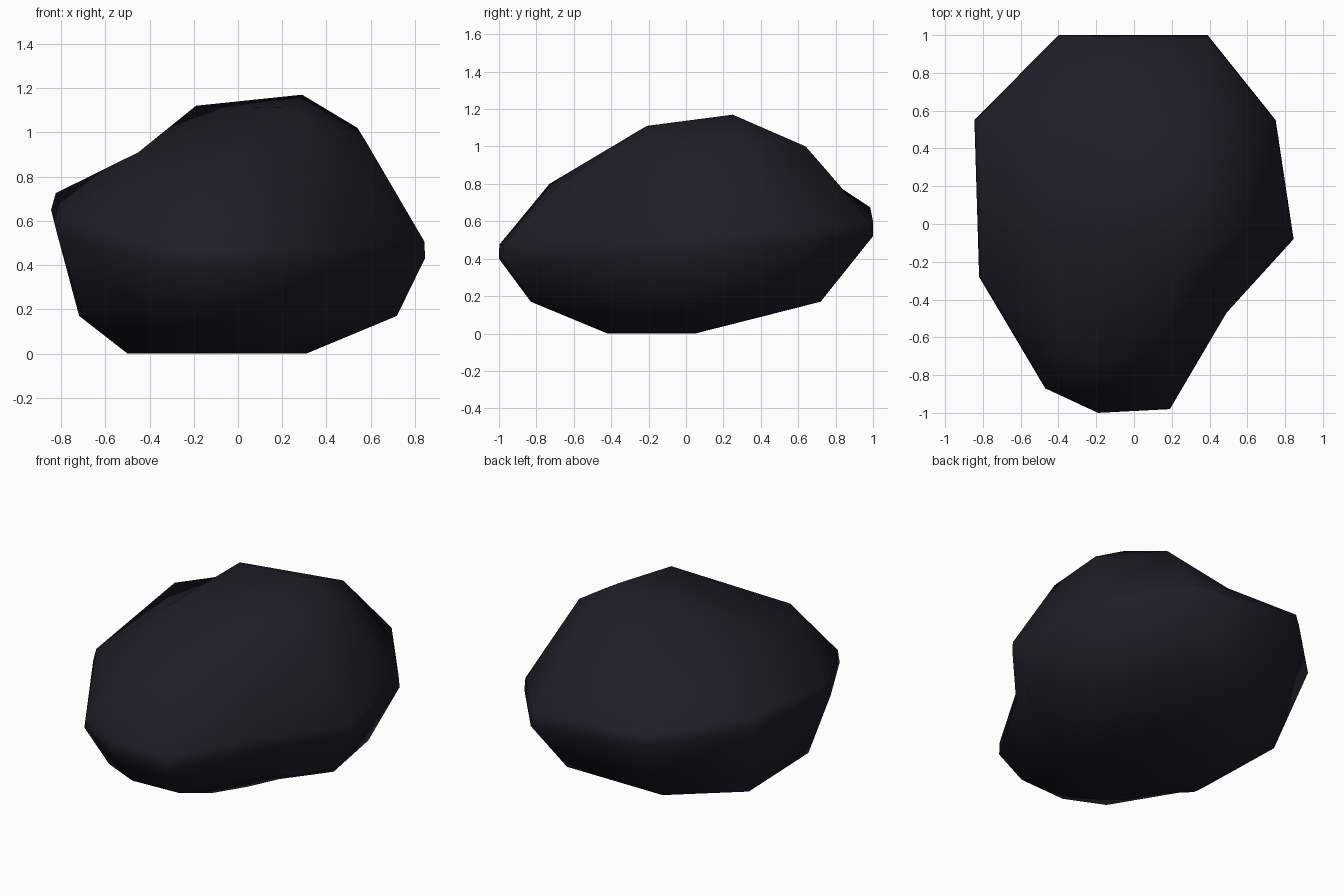
import bpy, bmesh

if "Cube" in bpy.data.objects:
    bpy.data.objects.remove(bpy.data.objects["Cube"])

# dark stone colour
stone = bpy.data.materials.new("dark_slate")
stone.diffuse_color = (0.013, 0.013, 0.021, 1)
stone.use_nodes = True
stone.node_tree.nodes["Principled BSDF"].inputs["Base Color"].default_value = stone.diffuse_color

# widest outline of the boulder, counter-clockwise from the front
rim = [(-.19, -1.0, .40), (.19, -.98, .40), (.49, -.47, .41), (.845, -.08, .43),
       (.75, .55, .48), (.39, 1.0, .52), (-.40, 1.0, .60), (-.845, .55, .65),
       (-.82, -.28, .55), (-.47, -.87, .44)]
# flat footprint, one corner below each rim point
base = [(-.12, -.42), (.10, -.41), (.22, -.22), (.31, -.03), (.22, .02),
        (.10, .05), (-.25, .05), (-.42, .05), (-.50, -.06), (-.31, -.25)]
# shoulder point above each rim point
shoulder = [(-.22, -.73, .80), (.14, -.69, .79), (.40, -.34, .92), (.58, -.02, .955),
            (.54, .30, 1.02), (.29, .64, 1.0), (.0, .84, .77), (-.45, .48, .89),
            (-.45, -.12, .91), (-.38, -.58, .80)]
# three-cornered crown and the corner each shoulder point runs up to
crown = [(.25, -.21, 1.11), (.29, .25, 1.17), (-.19, .29, 1.12)]
crown_of = [0, 0, 0, 0, 1, 1, 2, 2, 2, 0]


def mid_point(x, y):
    return (x * .85, y * (.72 if y > 0 else .83), .17)


def upper_rim(x, y, z):
    return (x * (.998 if x > 0 else .975), y * (.998 if y < 0 else .985), z + .075)


bm = bmesh.new()
rings = [[bm.verts.new(c) for c in ring] for ring in (
    [(x, y, 0) for x, y in base],
    [mid_point(x, y) for x, y, z in rim],
    rim,
    [upper_rim(*p) for p in rim],
    shoulder)]
top = [bm.verts.new(c) for c in crown]
rings.append([top[i] for i in crown_of])

# skin the rings together
n = len(rim)
for lo, hi in zip(rings, rings[1:]):
    for i in range(n):
        j = (i + 1) % n
        corners = list(dict.fromkeys((lo[i], lo[j], hi[j], hi[i])))
        bm.faces.new(corners)
bm.faces.new(list(reversed(rings[0])))
bm.faces.new(top)
bmesh.ops.triangulate(bm, faces=[f for f in bm.faces if len(f.verts) == 4])
bmesh.ops.recalc_face_normals(bm, faces=bm.faces)
for f in bm.faces:
    f.smooth = True

mesh = bpy.data.meshes.new("boulder")
bm.to_mesh(mesh)
bm.free()
mesh.materials.append(stone)
bpy.context.collection.objects.link(bpy.data.objects.new("boulder", mesh))
